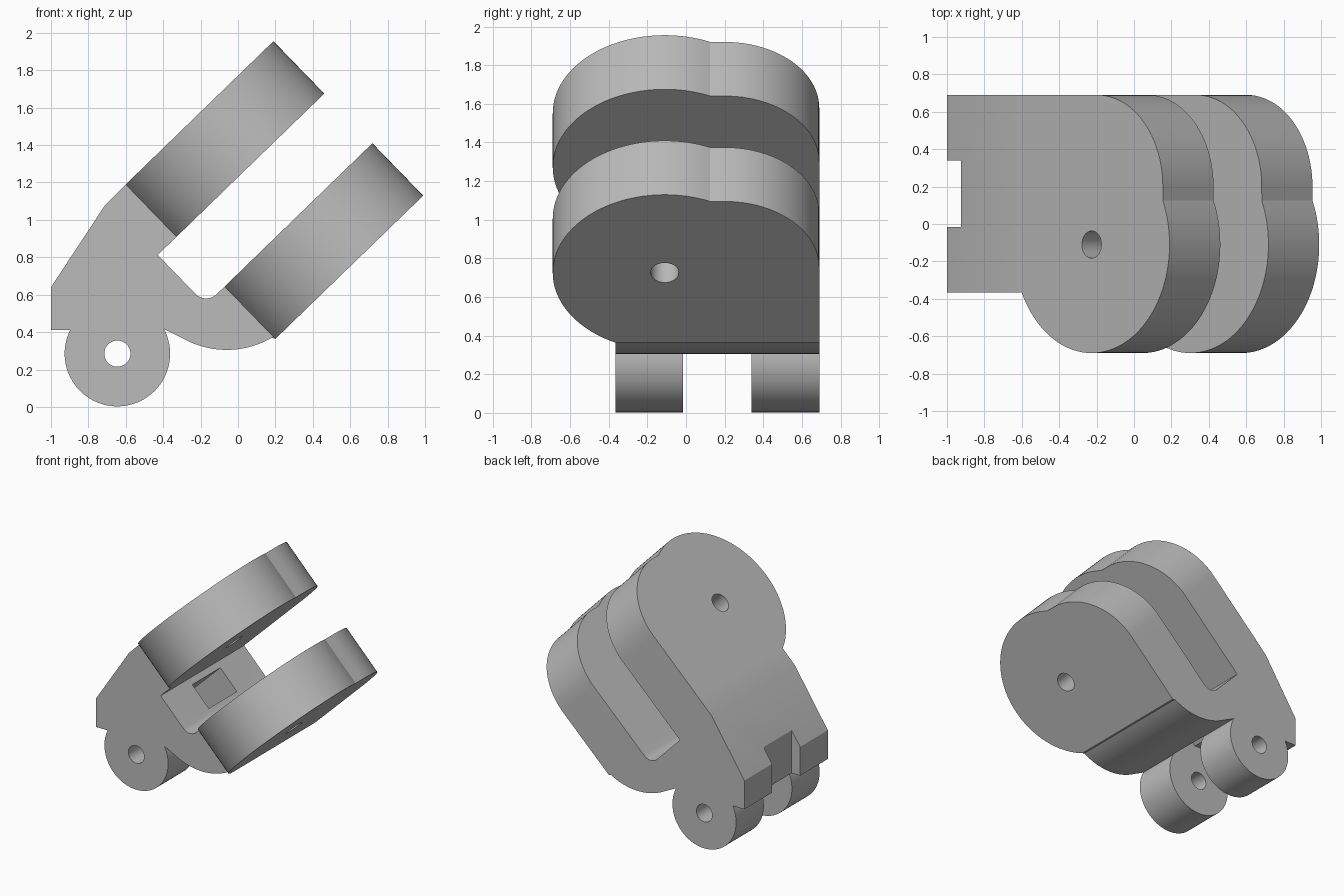
import bpy, bmesh, math
from mathutils import Vector

cube = bpy.data.objects.get("Cube")
if cube:
    bpy.data.objects.remove(cube, do_unlink=True)

grey = bpy.data.materials.new("plain_grey")
grey.use_nodes = True
colour = (0.5, 0.5, 0.5, 1)
grey.diffuse_color = colour
grey.node_tree.nodes["Principled BSDF"].inputs["Base Color"].default_value = colour

# Tilted frame: u runs up the slope, n runs down through the plates
TILT = math.radians(44.1)
C, S = math.cos(TILT), math.sin(TILT)
START = Vector((-0.60, 0, 1.19))
U, N = Vector((C, 0, S)), Vector((S, 0, -C))
PLATE = 0.39          # plate thickness
LOW = 0.76            # depth at which the lower plate starts
FRONT, BACK = -0.365, 0.69
GAP = (-0.015, 0.34)  # space between the lugs
PIVOT = (-0.645, 0.285)


def tilted(u, n, y=0.0):
    return START + U * u + N * n + Vector((0, y, 0))


def arc(cx, cy, r, a0, a1, steps=24):
    angles = [math.radians(a0 + (a1 - a0) * i / steps) for i in range(steps + 1)]
    return [(cx + r * math.cos(a), cy + r * math.sin(a)) for a in angles]


def circle(cx, cy, r, steps=64):
    return arc(cx, cy, r, 0, 360, steps)[:-1]


def prism(name, points, sweep):
    bm = bmesh.new()
    face = bm.faces.new([bm.verts.new(p) for p in points])
    top = bmesh.ops.extrude_face_region(bm, geom=[face])
    moved = [v for v in top["geom"] if isinstance(v, bmesh.types.BMVert)]
    bmesh.ops.translate(bm, verts=moved, vec=sweep)
    bmesh.ops.recalc_face_normals(bm, faces=bm.faces)
    mesh = bpy.data.meshes.new(name)
    bm.to_mesh(mesh)
    bm.free()
    mesh.materials.append(grey)
    obj = bpy.data.objects.new(name, mesh)
    bpy.context.collection.objects.link(obj)
    return obj


def side_prism(name, outline, y0, y1):
    return prism(name, [(x, y0, z) for x, z in outline], Vector((0, y1 - y0, 0)))


def cut(obj, cutter):
    cutter.hide_render = True
    mod = obj.modifiers.new("cut", "BOOLEAN")
    mod.operation = "DIFFERENCE"
    mod.solver = "EXACT"
    mod.object = cutter
    bpy.context.view_layer.update()
    result = bpy.data.meshes.new_from_object(
        obj.evaluated_get(bpy.context.evaluated_depsgraph_get()))
    obj.modifiers.clear()
    obj.data = result
    bpy.data.objects.remove(cutter, do_unlink=True)


# Bracket body: slot between the plates, rounded belly and hinge lug outline
def xz(u, n):
    p = tilted(u, n)
    return (p.x, p.z)


FLOOR, FILLET = -0.14, 0.08
fillet = [xz(u, n) for u, n in
          arc(FLOOR + FILLET, LOW - FILLET, FILLET, 180, 90, 8)]
outline = [(-1, 0.41), (-1, 0.64), (-0.71, 1.08), xz(0, 0), xz(0, PLATE),
           xz(FLOOR, PLATE)] + fillet + [xz(0, LOW), xz(0, LOW + PLATE)]
outline += arc(-0.06, 0.785, 0.48, -60, -115)
outline += arc(*PIVOT, 0.282, 28, -206.3, 64)
body = side_prism("bracket_body", outline, FRONT, BACK)

# Space between the lugs, rear notch and pin hole
cut(body, side_prism("lug_gap", circle(*PIVOT, 0.288), *GAP))
notch = [(-1.1, 0.3), (-0.925, 0.3), (-0.925, 1), (-1.1, 1)]
cut(body, side_prism("rear_notch", notch, *GAP))
cut(body, side_prism("pin_hole", circle(*PIVOT, 0.07, 32), -1, 1))

# Square pocket in the slot floor, leading down to the lugs
pocket = [xz(FLOOR + 0.1, 0.44), xz(FLOOR + 0.1, 0.65),
          xz(FLOOR - 0.38, 0.65), xz(FLOOR - 0.38, 0.44)]
cut(body, side_prism("pocket", pocket, *GAP))

# Two matching tilted plates with a round hole through each
shape = arc(0.52, -0.11, 0.58, 206.1, 383.9, 56)
shape += arc(0.56, 0.20, 0.49, 0, 90) + [(0, BACK)]
parts = [body]
for name, depth in (("upper_plate", 0), ("lower_plate", LOW)):
    plate = prism(name, [tilted(u, depth, y) for u, y in shape], N * PLATE)
    hole = [tilted(u, depth - 0.1, y) for u, y in circle(0.52, -0.11, 0.073, 32)]
    cut(plate, prism("plate_hole", hole, N * (PLATE + 0.2)))
    parts.append(plate)

# Smooth round walls, sharp edges
bpy.ops.object.select_all(action="DESELECT")
for obj in parts:
    obj.select_set(True)
bpy.context.view_layer.objects.active = body
bpy.ops.object.shade_smooth_by_angle(angle=math.radians(20))
